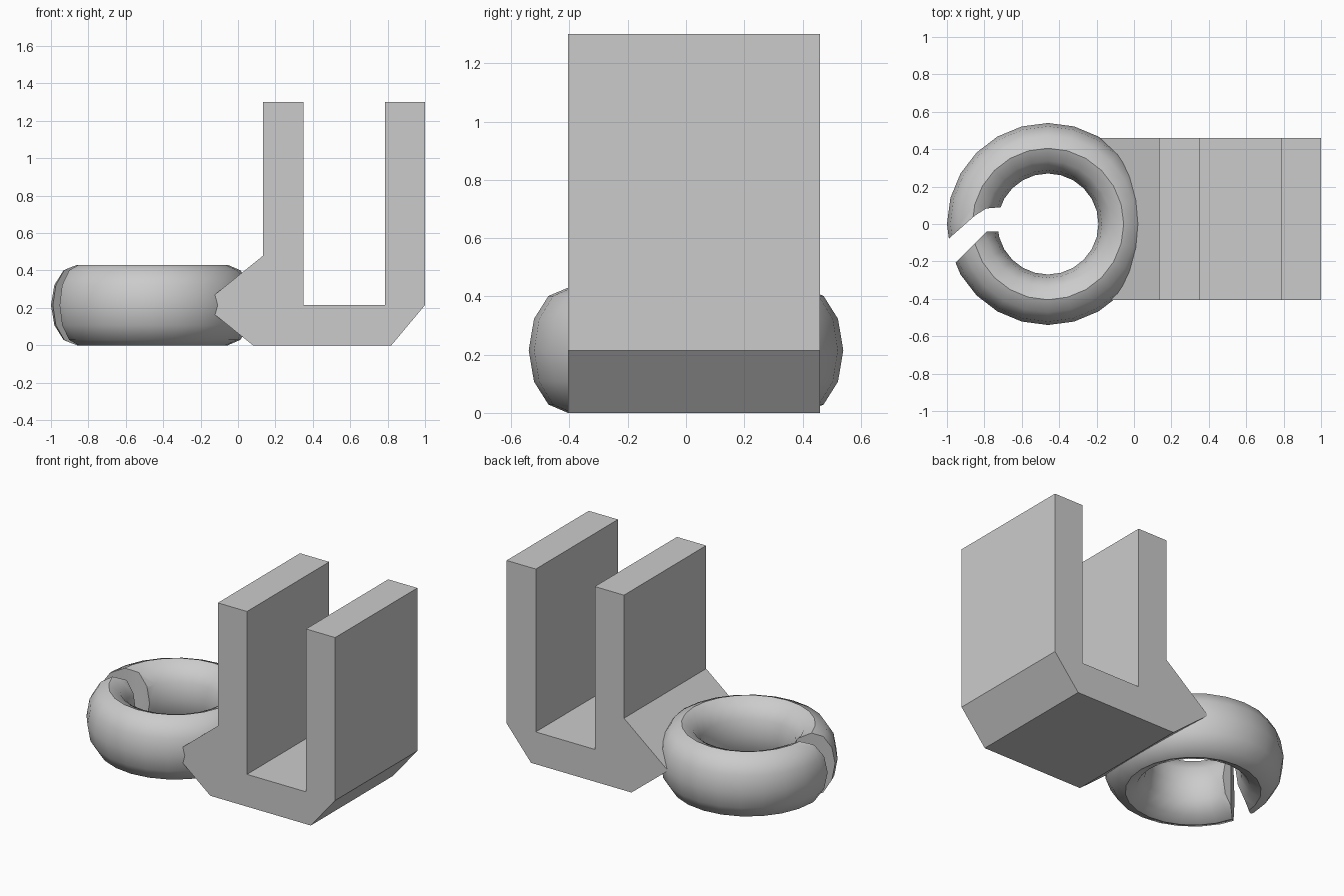
import bpy
import bmesh
from math import radians

old = bpy.data.objects.get("Cube")
if old:
    bpy.data.objects.remove(old, do_unlink=True)

grey = bpy.data.materials.new("plain grey")
grey.use_nodes = True
grey.diffuse_color = (0.6, 0.6, 0.6, 1)
grey.node_tree.nodes["Principled BSDF"].inputs["Base Color"].default_value = (0.6, 0.6, 0.6, 1)


def extrude_outline(name, points, offset):
    """Solid made by sweeping a flat outline along an offset."""
    bm = bmesh.new()
    face = bm.faces.new([bm.verts.new(p) for p in points])
    swept = bmesh.ops.extrude_face_region(bm, geom=[face])["geom"]
    verts = [g for g in swept if isinstance(g, bmesh.types.BMVert)]
    bmesh.ops.translate(bm, verts=verts, vec=offset)
    bmesh.ops.recalc_face_normals(bm, faces=bm.faces)
    mesh = bpy.data.meshes.new(name)
    bm.to_mesh(mesh)
    bm.free()
    mesh.materials.append(grey)
    obj = bpy.data.objects.new(name, mesh)
    bpy.context.collection.objects.link(obj)
    return obj


# U-shaped bracket with a wedge that runs into the ring
profile = [(0.08, 0), (0.82, 0), (1, 0.215), (1, 1.3), (0.785, 1.3), (0.785, 0.215),
           (0.35, 0.215), (0.35, 1.3), (0.135, 1.3), (0.135, 0.48), (-0.19, 0.217)]
extrude_outline("bracket", [(x, -0.405, z) for x, z in profile], (0, 0.865, 0))

# Ring with a tall oval section
bpy.ops.mesh.primitive_torus_add(major_radius=0.405, minor_radius=0.135,
                                 major_segments=24, minor_segments=12,
                                 location=(-0.46, 0, 0.215))
ring = bpy.context.object
ring.name = "split_ring"
ring.scale.z = 0.215 / 0.135
bpy.ops.object.transform_apply(location=True, rotation=False, scale=True)
ring.data.materials.clear()
ring.data.materials.append(grey)

# Bent slot through the ring
slot = [(-0.6, 0.088), (-0.73, 0.088), (-0.79, 0.083), (-0.85, 0.045), (-1.1, -0.175),
        (-1.1, -0.353), (-0.787, -0.04), (-0.6, -0.04)]
cutter = extrude_outline("slot_cutter", [(x, y, -0.1) for x, y in slot], (0, 0, 0.7))
cutter.hide_render = True
cut = ring.modifiers.new("slot", "BOOLEAN")
cut.operation = "DIFFERENCE"
cut.solver = "EXACT"
cut.object = cutter
bpy.ops.object.modifier_apply(modifier=cut.name)
bpy.data.objects.remove(cutter, do_unlink=True)

bpy.ops.object.shade_smooth_by_angle(angle=radians(40))
